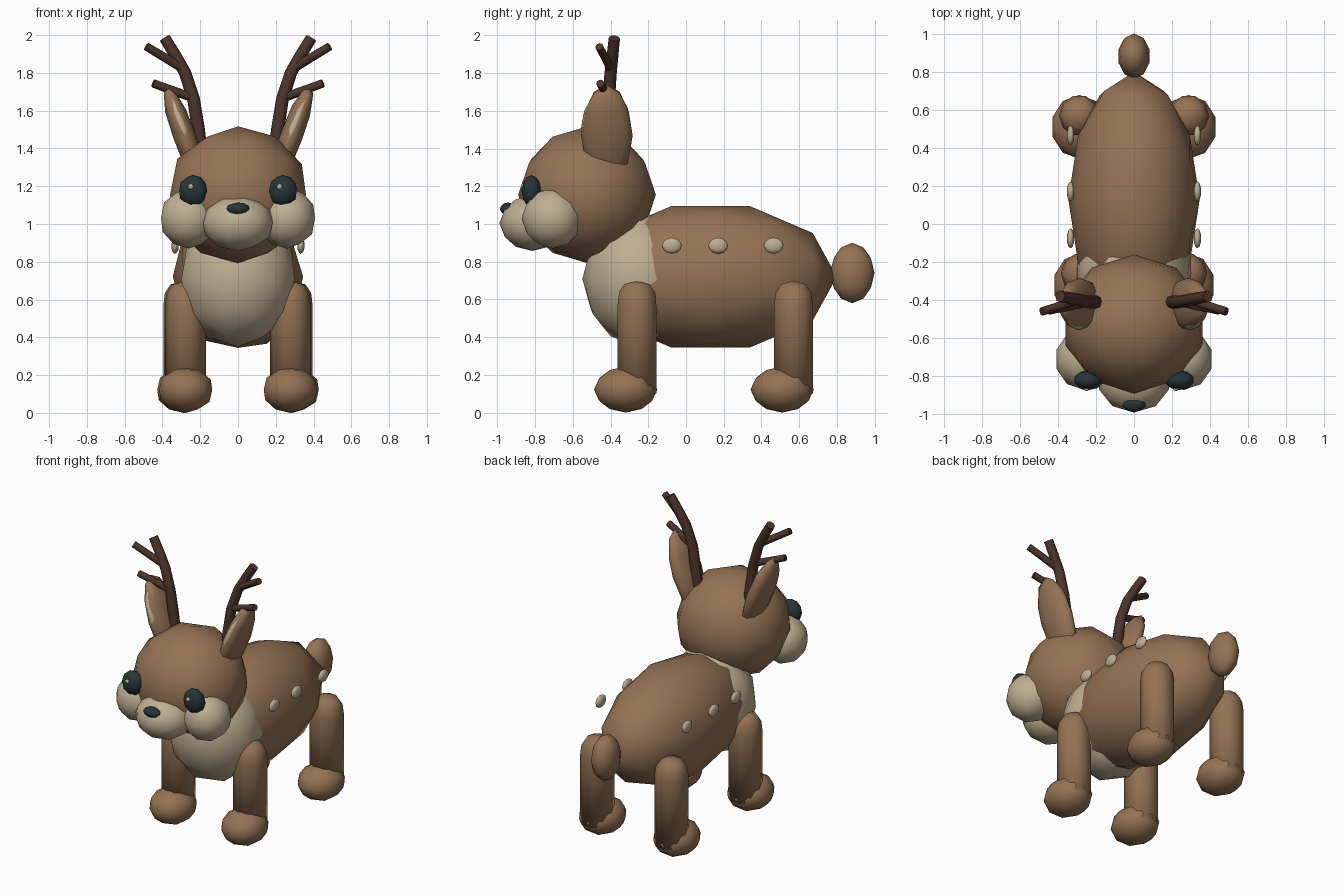
import bpy, bmesh
from math import radians, sin, cos, pi
from mathutils import Matrix, Euler, Vector

if "Cube" in bpy.data.objects:
    bpy.data.objects.remove(bpy.data.objects["Cube"])


def material(name, rgb):
    m = bpy.data.materials.new(name)
    m.diffuse_color = (*rgb, 1)
    m.use_nodes = True
    m.node_tree.nodes["Principled BSDF"].inputs["Base Color"].default_value = m.diffuse_color
    return m


BROWN = material("brown_fur", (0.30, 0.17, 0.09))
CREAM = material("cream_fur", (0.52, 0.43, 0.29))
DARK = material("dark_gloss", (0.02, 0.035, 0.04))
HORN = material("antler_brown", (0.075, 0.035, 0.025))


def finish(name, bm, mat):
    me = bpy.data.meshes.new(name)
    bmesh.ops.recalc_face_normals(bm, faces=bm.faces)
    for f in bm.faces:
        f.smooth = True
    bm.to_mesh(me)
    bm.free()
    me.materials.append(mat)
    ob = bpy.data.objects.new(name, me)
    bpy.context.collection.objects.link(ob)
    return ob


def blob(name, loc, size, mat, tilt=0, spin=0, sub=2):
    """Low-poly ellipsoid; spin turns the facets before scaling, tilt leans it outward."""
    bm = bmesh.new()
    bmesh.ops.create_icosphere(bm, subdivisions=sub, radius=1)
    m = (Matrix.Translation(loc) @ Euler((0, radians(tilt), 0)).to_matrix().to_4x4()
         @ Matrix.Diagonal((*size, 1)) @ Matrix.Rotation(radians(spin), 4, 'Y'))
    bm.transform(m)
    return finish(name, bm, mat)


def lathe(name, loc, profile, sides, mat):
    bm = bmesh.new()
    rings = []
    for r, z in profile:
        if r == 0:
            rings.append([bm.verts.new((loc[0], loc[1], z))] * sides)
        else:
            rings.append([bm.verts.new((loc[0] + r * cos(2 * pi * i / sides),
                                        loc[1] + r * sin(2 * pi * i / sides), z))
                          for i in range(sides)])
    for a, b in zip(rings, rings[1:]):
        for i in range(sides):
            j = (i + 1) % sides
            bm.faces.new(list(dict.fromkeys((a[i], a[j], b[j], b[i]))))
    return finish(name, bm, mat)


def tube(name, pts, r0, r1, mat, sides=8):
    """Tapered rod swept along a path, with flat ends."""
    bm = bmesh.new()
    pts = [Vector(p) for p in pts]
    rings = []
    for k, p in enumerate(pts):
        d = (pts[min(k + 1, len(pts) - 1)] - pts[max(k - 1, 0)]).normalized()
        u = d.cross(Vector((0, 1, 0))).normalized()
        v = d.cross(u)
        r = r0 + (r1 - r0) * k / (len(pts) - 1)
        rings.append([bm.verts.new(p + r * (u * cos(2 * pi * i / sides) + v * sin(2 * pi * i / sides)))
                      for i in range(sides)])
    for a, b in zip(rings, rings[1:]):
        for i in range(sides):
            j = (i + 1) % sides
            bm.faces.new((a[i], a[j], b[j], b[i]))
    bm.faces.new(rings[0])
    bm.faces.new(rings[-1])
    ob = finish(name, bm, mat)
    for f in list(ob.data.polygons)[-2:]:
        f.use_smooth = False
    return ob


# Trunk, chest, head and tail
blob("body", (0, 0.13, 0.72), (0.345, 0.67, 0.395), BROWN, spin=90)
blob("chest", (0, -0.25, 0.71), (0.315, 0.30, 0.36), CREAM)
blob("head", (0, -0.525, 1.155), (0.378, 0.365, 0.362), BROWN)
blob("tail", (0, 0.882, 0.74), (0.085, 0.118, 0.16), BROWN)

# Muzzle and nose
blob("muzzle", (0, -0.815, 1.005), (0.193, 0.175, 0.148), CREAM)
blob("nose", (0, -0.945, 1.08), (0.063, 0.042, 0.034), DARK)

LEG = [(0, 0.70), (0.07, 0.68), (0.10, 0.635), (0.108, 0.57), (0.108, 0.10), (0, 0.10)]

for s, side in ((-1, "right"), (1, "left")):
    # Face
    blob(f"{side}_cheek", (s * 0.26, -0.71, 1.03), (0.155, 0.162, 0.16), CREAM)
    blob(f"{side}_eye", (s * 0.238, -0.82, 1.175), (0.077, 0.052, 0.085), DARK)
    blob(f"{side}_eye_glint", (s * 0.235 - 0.015, -0.866, 1.197), (0.017, 0.012, 0.018), CREAM, sub=1)

    # Ears
    blob(f"{side}_ear", (s * 0.285, -0.42, 1.47), (0.062, 0.137, 0.285), BROWN, tilt=s * 20)
    blob(f"{side}_inner_ear", (s * 0.292, -0.458, 1.50), (0.035, 0.10, 0.20), CREAM, tilt=s * 20)

    # Antlers
    tube(f"{side}_antler",
         [(s * x, y, z) for x, y, z in ((0.195, -0.41, 1.36), (0.21, -0.41, 1.50), (0.235, -0.41, 1.66),
                                        (0.28, -0.40, 1.80), (0.33, -0.39, 1.89), (0.388, -0.38, 1.985))],
         0.036, 0.03, HORN)
    tube(f"{side}_upper_tine", [(s * 0.295, -0.40, 1.825), (s * 0.485, -0.46, 1.94)], 0.024, 0.022, HORN)
    tube(f"{side}_lower_tine", [(s * 0.245, -0.41, 1.67), (s * 0.45, -0.455, 1.745)], 0.024, 0.022, HORN)

    # Legs and feet
    for part, x, y in (("front", 0.277, -0.26), ("hind", 0.287, 0.57)):
        lathe(f"{side}_{part}_leg", (s * x, y), LEG, 10, BROWN)
        blob(f"{side}_{part}_foot", (s * x, y - 0.06, 0.122), (0.148, 0.168, 0.122), BROWN)

    # Flank spots
    for i, y in enumerate((-0.075, 0.17, 0.465)):
        blob(f"{side}_spot_{i + 1}", (s * 0.333, y, 0.885), (0.02, 0.053, 0.043), CREAM)
